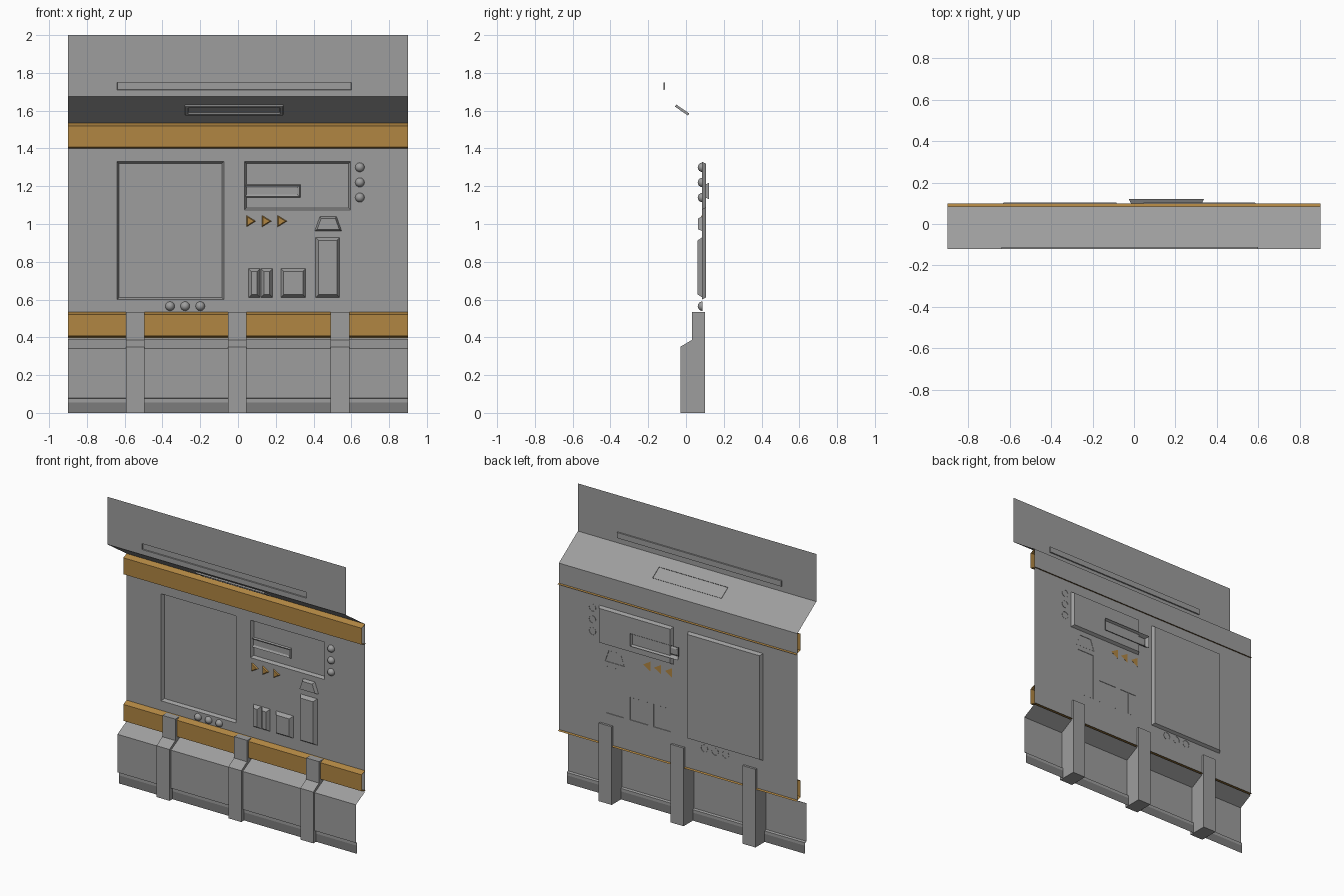
import bpy, bmesh, math
from mathutils import Matrix

if "Cube" in bpy.data.objects:
    bpy.data.objects.remove(bpy.data.objects["Cube"])

W = 0.9        # half width of the wall section
WALL = 0.085   # depth of the main wall plane


def material(name, rgb):
    m = bpy.data.materials.new(name)
    m.diffuse_color = (*rgb, 1)
    m.use_nodes = True
    m.node_tree.nodes["Principled BSDF"].inputs["Base Color"].default_value = m.diffuse_color
    return m


grey = material("panel_grey", (0.34, 0.34, 0.34))
ochre = material("ochre", (0.44, 0.24, 0.055))
dark = material("dark_grey", (0.2, 0.2, 0.2))


def finish(name, bm, mat=None):
    me = bpy.data.meshes.new(name)
    bm.to_mesh(me)
    bm.free()
    ob = bpy.data.objects.new(name, me)
    bpy.context.collection.objects.link(ob)
    me.materials.append(mat or grey)
    return ob


def sheet(name, profile, mat=None):
    """Open (y, z) profile swept across the full width."""
    bm = bmesh.new()
    rows = [[bm.verts.new((x, y, z)) for x in (-W, W)] for y, z in profile]
    for a, b in zip(rows, rows[1:]):
        bm.faces.new((a[0], a[1], b[1], b[0]))
    return finish(name, bm, mat)


def plate(name, y, z0, z1, holes):
    """Flat vertical plate with rectangular openings (x0, x1, z0, z1)."""
    xs = sorted({-W, W} | {v for h in holes for v in h[:2]})
    zs = sorted({z0, z1} | {v for h in holes for v in h[2:]})
    bm = bmesh.new()
    for a, b in zip(xs, xs[1:]):
        for c, d in zip(zs, zs[1:]):
            mx, mz = (a + b) / 2, (c + d) / 2
            if any(h[0] < mx < h[1] and h[2] < mz < h[3] for h in holes):
                continue
            bm.faces.new([bm.verts.new(p) for p in
                          ((a, y, c), (b, y, c), (b, y, d), (a, y, d))])
    bmesh.ops.remove_doubles(bm, verts=bm.verts, dist=1e-5)
    return finish(name, bm)


def stepped(name, points, steps, mat=None, cap=False):
    """Polygon inset repeatedly by (thickness, depth) towards the viewer."""
    bm = bmesh.new()
    face = bm.faces.new([bm.verts.new(p) for p in points])
    base = list(face.verts)
    bm.normal_update()
    for t, d in steps:
        bmesh.ops.inset_individual(bm, faces=[face], thickness=t, depth=d,
                                   use_even_offset=True)
        bm.normal_update()
    if cap:
        edges = [e for e in bm.edges if e.is_boundary]
        bmesh.ops.contextual_create(bm, geom=edges)
        bmesh.ops.recalc_face_normals(bm, faces=bm.faces)
    return finish(name, bm, mat)


def rect(x0, x1, z0, z1, y=WALL):
    return [(x0, y, z0), (x1, y, z0), (x1, y, z1), (x0, y, z1)]


# main wall and top plate with openings
screen_a = (-0.64, -0.075, 0.60, 1.33)
screen_b = (0.035, 0.595, 1.075, 1.33)
groove = (-0.64, 0.60, 1.71, 1.75)
plate("main_wall", WALL, 0.40, 1.535, [screen_a, screen_b])
plate("top_plate", -0.12, 1.675, 2.0, [groove])
stepped("top_groove", rect(*groove, -0.12), [(0.001, -0.008)])

# sloped overhang
sheet("overhang", [(WALL, 1.535), (-0.12, 1.675)])


def slope_z(y):
    return 1.675 - (y + 0.12) * 0.14 / (WALL + 0.12) + 0.004


# light fixture under the overhang
ya, yb = 0.018, -0.052
stepped("overhang_light",
        [(-0.28, ya, slope_z(ya)), (0.24, ya, slope_z(ya)),
         (0.24, yb, slope_z(yb)), (-0.28, yb, slope_z(yb))],
        [(0.001, 0.013), (0.014, 0), (0.004, -0.008)])

# coloured bands
for name, z in (("upper_band", 1.395), ("lower_band", 0.395)):
    sheet(name, [(0.098, z), (0.049, z + 0.013), (0.049, z + 0.125),
                 (WALL, z + 0.14)], ochre)

# apron and kick strip
sheet("apron", [(0.0, 0.055), (0.0, 0.075), (-0.014, 0.08), (-0.014, 0.34),
                (WALL, 0.392)])
sheet("kick_strip", [(0.0, 0.0), (0.0, 0.055)], dark)

# buttress fins
fin = [(0.10, 0), (-0.03, 0), (-0.03, 0.35), (0.033, 0.387),
       (0.033, 0.533), (0.10, 0.533)]
for i, x in enumerate((-0.545, -0.003, 0.54)):
    bm = bmesh.new()
    f = bm.faces.new([bm.verts.new((x - 0.049, y, z)) for y, z in fin])
    ext = bmesh.ops.extrude_face_region(bm, geom=[f])["geom"]
    bmesh.ops.translate(bm, vec=(0.098, 0, 0),
                        verts=[v for v in ext if isinstance(v, bmesh.types.BMVert)])
    bmesh.ops.recalc_face_normals(bm, faces=bm.faces)
    finish(f"fin_{i + 1}", bm)

# recessed screens and slot
stepped("large_screen", rect(*screen_a), [(0.011, -0.02)])
stepped("small_screen", rect(*screen_b), [(0.011, -0.02)])
stepped("slot", rect(-0.025, 0.338, 1.132, 1.218, 0.121),
        [(0.013, 0.026), (0.012, -0.008)])

# raised controls
for name, r in (("tall_block", (0.41, 0.54, 0.61, 0.93)),
                ("switch_left", (0.055, 0.118, 0.61, 0.765)),
                ("switch_middle", (0.12, 0.185, 0.61, 0.765)),
                ("switch_right", (0.225, 0.36, 0.61, 0.765))):
    stepped(name, rect(*r, WALL + 0.002), [(0.017, 0.025)])
yt = WALL + 0.002
stepped("trapezoid_block", [(0.405, yt, 0.962), (0.55, yt, 0.962),
                            (0.522, yt, 1.04), (0.433, yt, 1.04)],
        [(0.01, 0.023)])

# arrow markers
for i, x in enumerate((0.043, 0.126, 0.208)):
    stepped(f"arrow_{i + 1}", [(x, yt, 0.982), (x + 0.054, yt, 1.015),
                               (x, yt, 1.048)], [(0.006, 0.009)], ochre, cap=True)

# round buttons
spots = [(0.645, z) for z in (1.30, 1.22, 1.14)] + \
        [(x, 0.565) for x in (-0.36, -0.28, -0.20)]
for i, (x, z) in enumerate(spots):
    bm = bmesh.new()
    bmesh.ops.create_uvsphere(bm, u_segments=16, v_segments=8, radius=0.025)
    bmesh.ops.delete(bm, geom=[v for v in bm.verts if v.co.z < -1e-4],
                     context='VERTS')
    bmesh.ops.transform(bm, verts=bm.verts, matrix=Matrix.Translation((x, yt, z))
                        @ Matrix.Rotation(math.pi / 2, 4, 'X'))
    ob = finish(f"button_{i + 1}", bm)
    for p in ob.data.polygons:
        p.use_smooth = True
